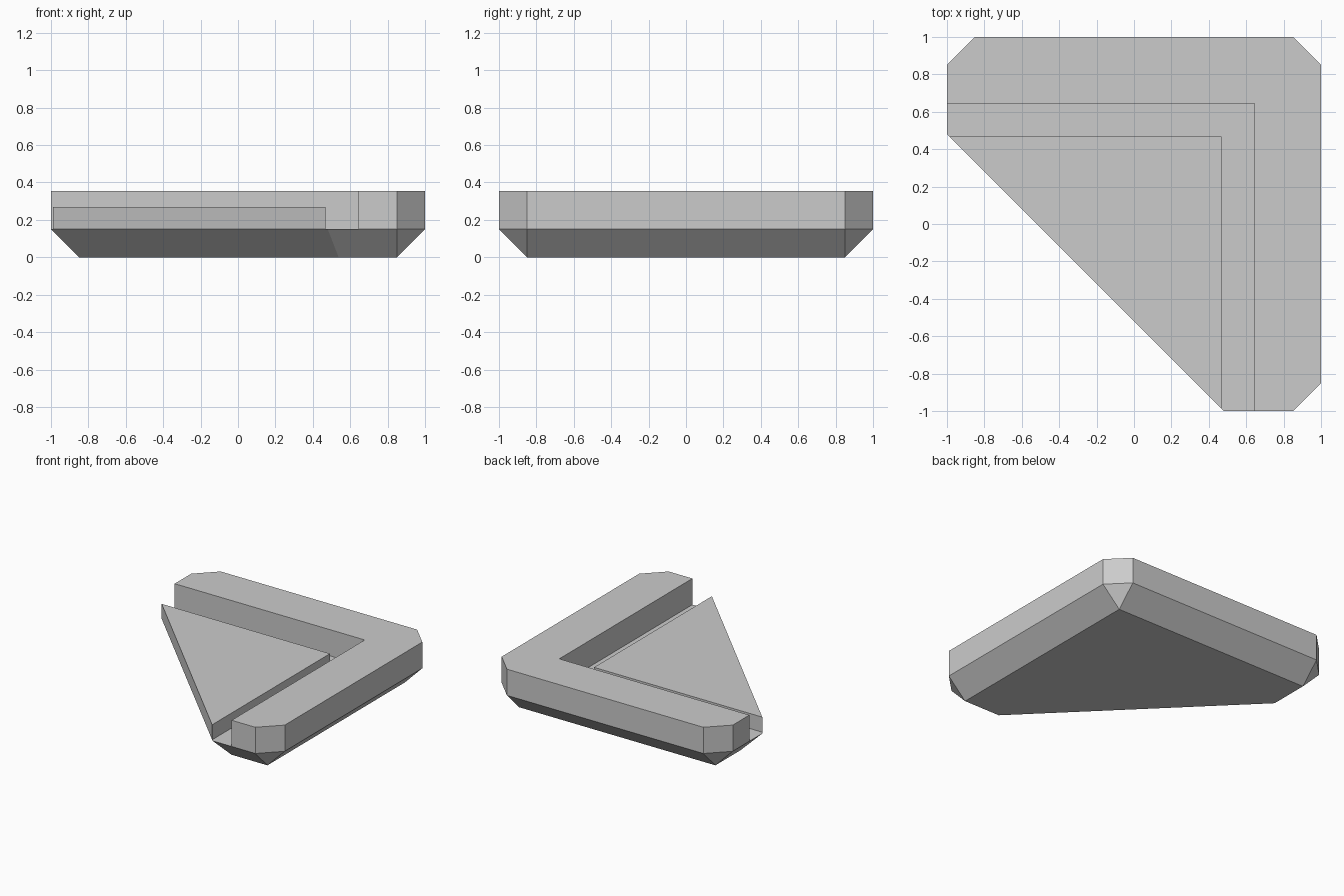
import bpy
import bmesh

cube = bpy.data.objects.get("Cube")
if cube:
    bpy.data.objects.remove(cube, do_unlink=True)

GREY = (0.6, 0.6, 0.6, 1)
mat = bpy.data.materials.new("plain grey")
mat.use_nodes = True
mat.diffuse_color = GREY
mat.node_tree.nodes["Principled BSDF"].inputs["Base Color"].default_value = GREY

FLOOR, RIM_TOP, PANEL_TOP = 0.15, 0.355, 0.268
CUT = 0.85       # where the corner chamfers start
END = 0.48       # where the diagonal meets the sides
INNER = 0.645    # inner face of the raised rim
PANEL = 0.468    # straight sides of the triangular panel


def mirrored(half):
    """Reflect a half outline across the x = y diagonal."""
    return half + [(y, x) for x, y in reversed(half)]


def finish(name, bm):
    bmesh.ops.remove_doubles(bm, verts=bm.verts, dist=1e-5)
    bmesh.ops.recalc_face_normals(bm, faces=bm.faces)
    mesh = bpy.data.meshes.new(name)
    bm.to_mesh(mesh)
    bm.free()
    mesh.materials.append(mat)
    obj = bpy.data.objects.new(name, mesh)
    bpy.context.collection.objects.link(obj)


def prism(name, outline, z0, z1):
    bm = bmesh.new()
    face = bm.faces.new([bm.verts.new((x, y, z0)) for x, y in outline])
    top = bmesh.ops.extrude_face_region(bm, geom=[face])["geom"]
    verts = [v for v in top if isinstance(v, bmesh.types.BMVert)]
    bmesh.ops.translate(bm, verts=verts, vec=(0, 0, z1 - z0))
    finish(name, bm)


# Tapered base: chamfered outline above, sharp-cornered outline below
upper = mirrored([(END, -1), (CUT, -1), (1, -CUT), (1, CUT)])
low_end = END + 0.058
lower = mirrored([(low_end, -CUT), (CUT, -CUT), (CUT, -CUT), (CUT, CUT)])
bm = bmesh.new()
for x, y in upper:
    bm.verts.new((x, y, FLOOR))
for x, y in lower:
    bm.verts.new((x, y, 0))
bmesh.ops.remove_doubles(bm, verts=bm.verts, dist=1e-5)
bmesh.ops.convex_hull(bm, input=bm.verts)
bmesh.ops.dissolve_limit(bm, angle_limit=0.01, verts=bm.verts, edges=bm.edges)
finish("tapered_base", bm)

# Raised L-shaped rim along the two outer sides
rim = mirrored([(INNER, -1), (CUT, -1), (1, -CUT), (1, CUT)])
prism("raised_corner_rim", rim + [(INNER, INNER)], FLOOR, RIM_TOP)

# Triangular panel, flush with the diagonal side
tip = END - 1 - PANEL
prism("triangular_panel", [(PANEL, tip), (PANEL, PANEL), (tip, PANEL)], FLOOR, PANEL_TOP)
